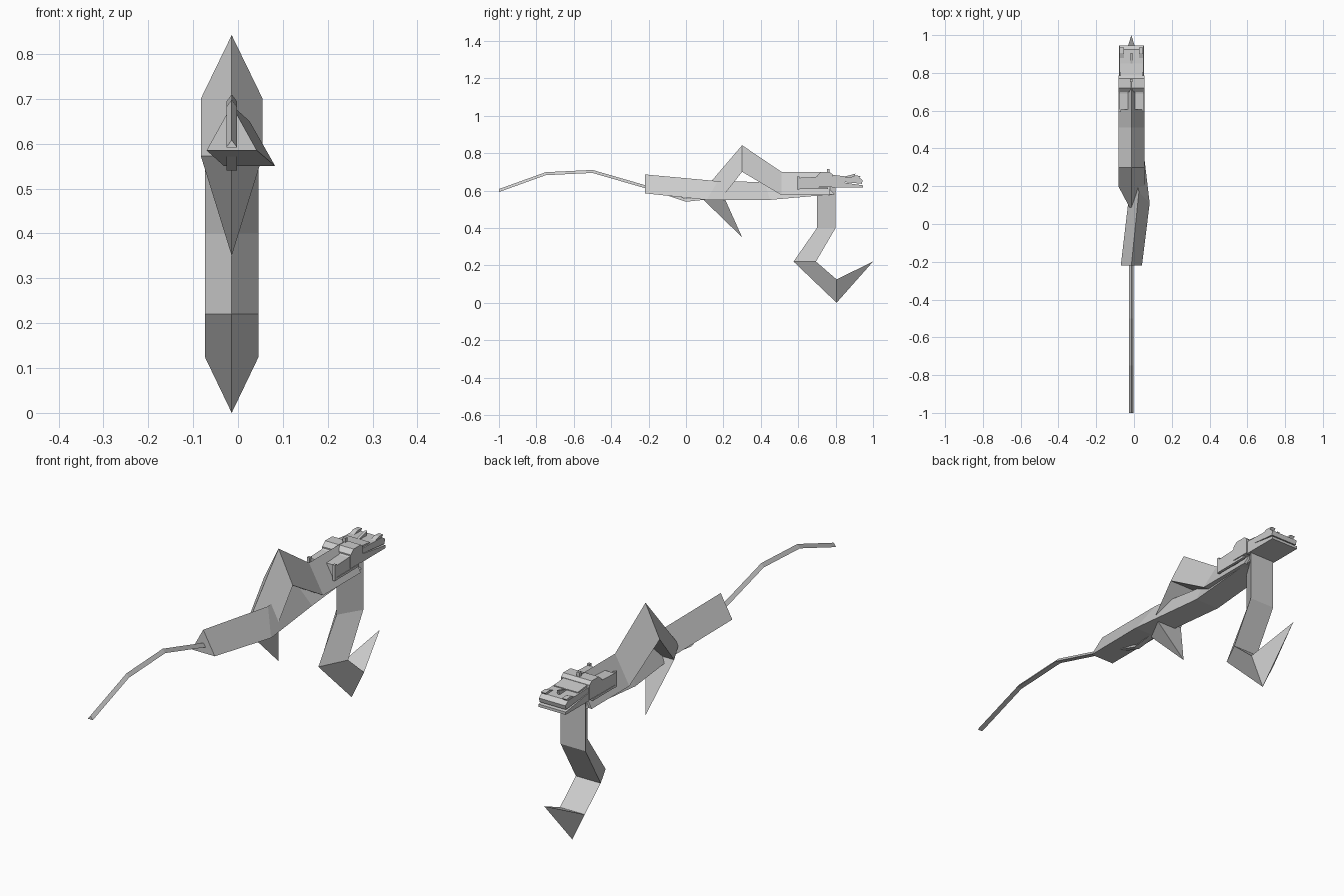
import bpy, bmesh

if "Cube" in bpy.data.objects:
    bpy.data.objects.remove(bpy.data.objects["Cube"])

CX = -0.014  # the creature's own centre line

grey = bpy.data.materials.new("plain grey")
grey.diffuse_color = (0.6, 0.6, 0.6, 1)
grey.use_nodes = True
grey.node_tree.nodes["Principled BSDF"].inputs["Base Color"].default_value = grey.diffuse_color


def finish(name, bm):
    bmesh.ops.remove_doubles(bm, verts=bm.verts, dist=0.0001)
    bmesh.ops.recalc_face_normals(bm, faces=bm.faces)
    me = bpy.data.meshes.new(name)
    bm.to_mesh(me)
    bm.free()
    me.materials.append(grey)
    ob = bpy.data.objects.new(name, me)
    bpy.context.collection.objects.link(ob)
    return ob


def tri_tube(name, rings):
    """Three-sided limb; ring = (ridge y, ridge z, base y, base z, half width, centre x)."""
    bm = bmesh.new()
    loops = []
    for ay, az, by, bz, w, cx in rings:
        loops.append([bm.verts.new(p) for p in
                      ((cx, ay, az), (cx - w, by, bz), (cx + w, by, bz))])
    for a, b in zip(loops, loops[1:]):
        for i in range(3):
            j = (i + 1) % 3
            bm.faces.new((a[i], a[j], b[j], b[i]))
    bm.faces.new(loops[0])
    if rings[-1][4] > 0:
        bm.faces.new(loops[-1])
    else:  # pointed claw
        bmesh.ops.pointmerge(bm, verts=loops[-1], merge_co=loops[-1][0].co)
    return finish(name, bm)


def slab(name, profile, x0, x1):
    """Side profile (y, z) extruded across x."""
    bm = bmesh.new()
    f = bm.faces.new([bm.verts.new((x0, y, z)) for y, z in profile])
    new = bmesh.ops.extrude_face_region(bm, geom=[f])["geom"]
    verts = [v for v in new if isinstance(v, bmesh.types.BMVert)]
    bmesh.ops.translate(bm, verts=verts, vec=(x1 - x0, 0, 0))
    return finish(name, bm)


def rect(y0, y1, z0, z1):
    return [(y0, z0), (y1, z0), (y1, z1), (y0, z1)]


# Spine, bending sideways at the hip
tri_tube("spine", [
    (-0.22, 0.686, -0.22, 0.585, 0.056, CX),
    (0.17, 0.65, 0.11, 0.55, 0.057, 0.026),
    (0.42, 0.645, 0.45, 0.55, 0.057, CX),
    (0.79, 0.68, 0.79, 0.58, 0.057, CX)])

# Shoulder beam, raised knee and claw of the hind limb
tri_tube("hind_limb", [
    (0.77, 0.70, 0.77, 0.576, 0.069, CX),
    (0.51, 0.70, 0.51, 0.576, 0.069, CX),
    (0.30, 0.842, 0.30, 0.70, 0.069, CX),
    (0.07, 0.573, 0.20, 0.573, 0.069, CX),
    (0.30, 0.35, 0.30, 0.35, 0, CX)])

# Front leg with forward claw
tri_tube("front_leg", [
    (0.70, 0.62, 0.80, 0.62, 0.060, CX),
    (0.70, 0.40, 0.80, 0.40, 0.060, CX),
    (0.575, 0.22, 0.695, 0.22, 0.060, CX),
    (0.805, 0.0, 0.805, 0.125, 0.060, CX),
    (1.0, 0.22, 1.0, 0.22, 0, CX)])

# Thin tail running into the body
tail = [(-1.0, 0.592), (-0.75, 0.682), (-0.5, 0.694), (-0.22, 0.613),
        (0.0, 0.54), (0.12, 0.553)]
tri_tube("tail", [(y, z + 0.016, y, z, 0.012, CX) for y, z in tail])

# Head: crown block, jaws, cheeks
slab("crown", [(0.70, 0.62), (0.785, 0.62), (0.785, 0.685), (0.77, 0.698),
               (0.72, 0.698), (0.70, 0.68)], CX - 0.069, CX + 0.069)
slab("brow", [(0.78, 0.64), (0.85, 0.64), (0.85, 0.676), (0.78, 0.684)],
     CX - 0.058, CX + 0.058)
slab("upper_jaw", [(0.78, 0.652), (0.94, 0.636), (0.945, 0.655),
                   (0.925, 0.67), (0.78, 0.674)], CX - 0.064, CX + 0.064)
slab("lower_jaw", [(0.78, 0.616), (0.945, 0.616), (0.945, 0.628), (0.78, 0.652)],
     CX - 0.066, CX + 0.066)

# Paired parts: cheek plates with rear lips, nostril ridges
for side, s in (("left", -1), ("right", 1)):
    def x(d):
        return CX + s * d
    slab(side + "_cheek", [(0.605, 0.617), (0.71, 0.61), (0.71, 0.678),
                           (0.69, 0.672), (0.605, 0.668)], x(0.018), x(0.066))
    slab(side + "_cheek_lip", rect(0.593, 0.606, 0.606, 0.675), x(0.056), x(0.068))
    slab(side + "_cheek_rail", rect(0.60, 0.76, 0.607, 0.617), x(0.056), x(0.068))
    slab(side + "_nostril_ridge", [(0.87, 0.668), (0.925, 0.668), (0.935, 0.678),
                                   (0.905, 0.68)], x(0.04), x(0.062))

# Small horn on the snout and crest peg on the crown
slab("snout_horn", [(0.83, 0.67), (0.90, 0.667), (0.905, 0.69)],
     CX - 0.005, CX + 0.005)
slab("crest_peg", rect(0.753, 0.767, 0.69, 0.716), CX - 0.007, CX + 0.007)
